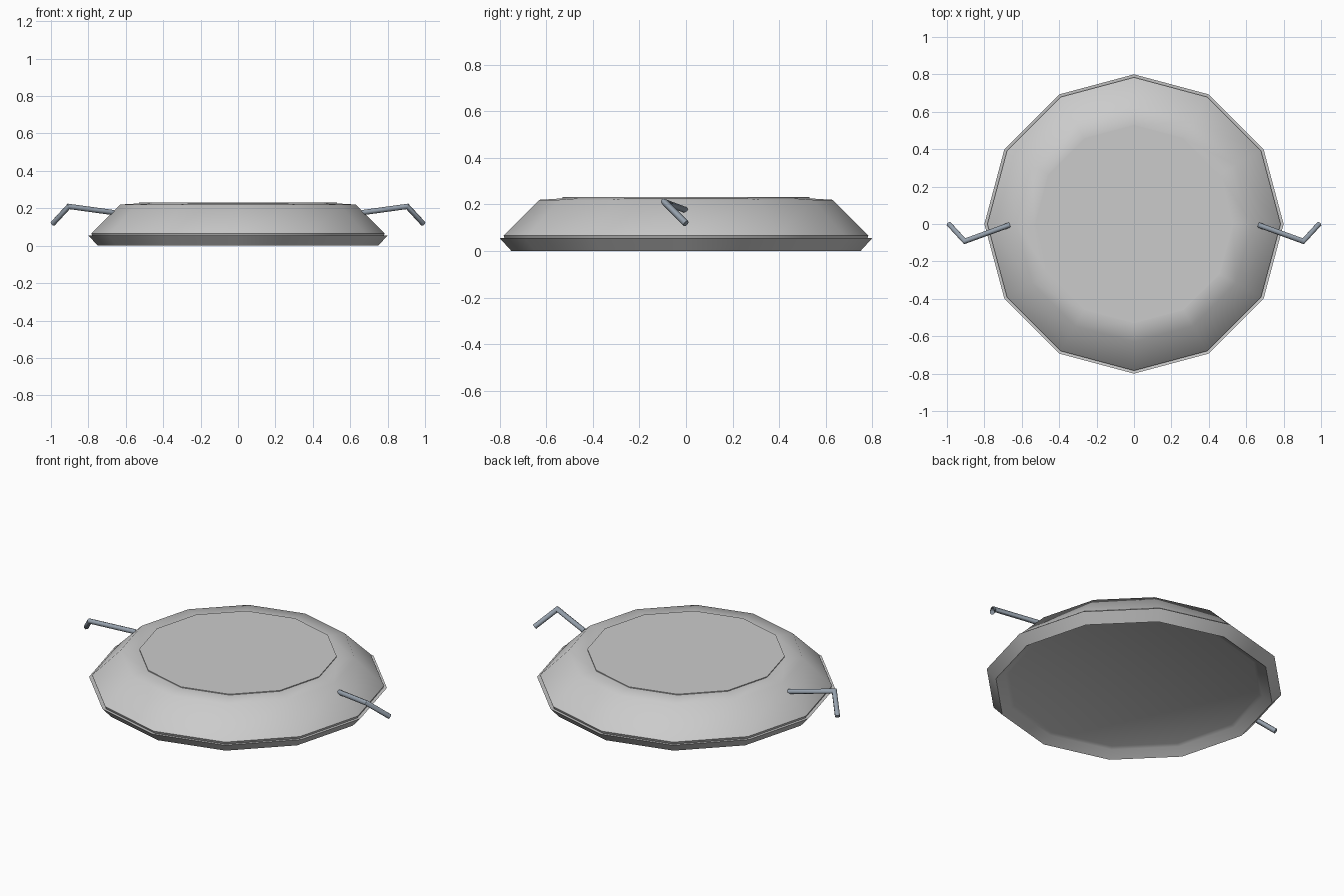
import bpy, bmesh, math
from mathutils import Vector

if "Cube" in bpy.data.objects:
    bpy.data.objects.remove(bpy.data.objects["Cube"])

SIDES = 12


def material(name, colour):
    mat = bpy.data.materials.new(name)
    mat.diffuse_color = colour
    mat.use_nodes = True
    mat.node_tree.nodes["Principled BSDF"].inputs["Base Color"].default_value = mat.diffuse_color
    return mat


def finish(name, bm, mat, angle=50):
    bmesh.ops.recalc_face_normals(bm, faces=bm.faces)
    me = bpy.data.meshes.new(name)
    bm.to_mesh(me)
    bm.free()
    me.materials.append(mat)
    ob = bpy.data.objects.new(name, me)
    bpy.context.collection.objects.link(ob)
    bpy.ops.object.select_all(action='DESELECT')
    ob.select_set(True)
    bpy.context.view_layer.objects.active = ob
    bpy.ops.object.shade_smooth_by_angle(angle=math.radians(angle))
    return ob


def bridge(bm, rings):
    for a, b in zip(rings, rings[1:]):
        n = len(a)
        for i in range(n):
            j = (i + 1) % n
            bm.faces.new((a[i], a[j], b[j], b[i]))
    bm.faces.new(rings[0])
    bm.faces.new(rings[-1])


def lathe(name, profile, mat, angle=50):
    bm = bmesh.new()
    rings = [[bm.verts.new((r * math.cos(math.tau * i / SIDES),
                            r * math.sin(math.tau * i / SIDES), z))
              for i in range(SIDES)] for r, z in profile]
    bridge(bm, rings)
    return finish(name, bm, mat, angle)


def rod(name, path, radius, mat, sides=8):
    pts = [Vector(p) for p in path]
    d0 = (pts[1] - pts[0]).normalized()
    d1 = (pts[2] - pts[1]).normalized()
    side = d0.cross(d1).normalized()
    miter = (d0 + d1).normalized()
    stretch = 1 / miter.dot(d0)
    bm = bmesh.new()
    rings = []
    for p, d, s in zip(pts, (d0, miter, d1), (1, stretch, 1)):
        up = side.cross(d).normalized()
        rings.append([bm.verts.new(p + radius * (math.cos(t) * side + s * math.sin(t) * up))
                      for t in (math.tau * k / sides for k in range(sides))])
    bridge(bm, rings)
    return finish(name, bm, mat)


pale = material("pale_grey", (0.86, 0.89, 0.89, 1))
steel = material("blue_grey", (0.30, 0.35, 0.41, 1))

# Faceted body: recessed base, standing rim, lip with a fine groove, sloping shoulder
lathe("body", [(0.68, 0.045), (0.70, 0.035), (0.75, 0.0), (0.80, 0.055), (0.778, 0.052),
               (0.784, 0.066), (0.63, 0.22), (0.53, 0.226)], pale)

# Flat top plate
lathe("top_plate", [(0.53, 0.215), (0.53, 0.231)], pale, 30)

# Bent handles, mirrored left and right
for label, s in (("right", 1), ("left", -1)):
    rod(label + "_handle",
        [(s * 0.665, -0.005, 0.177), (s * 0.905, -0.092, 0.21), (s * 0.99, 0.0, 0.118)],
        0.014, steel)
